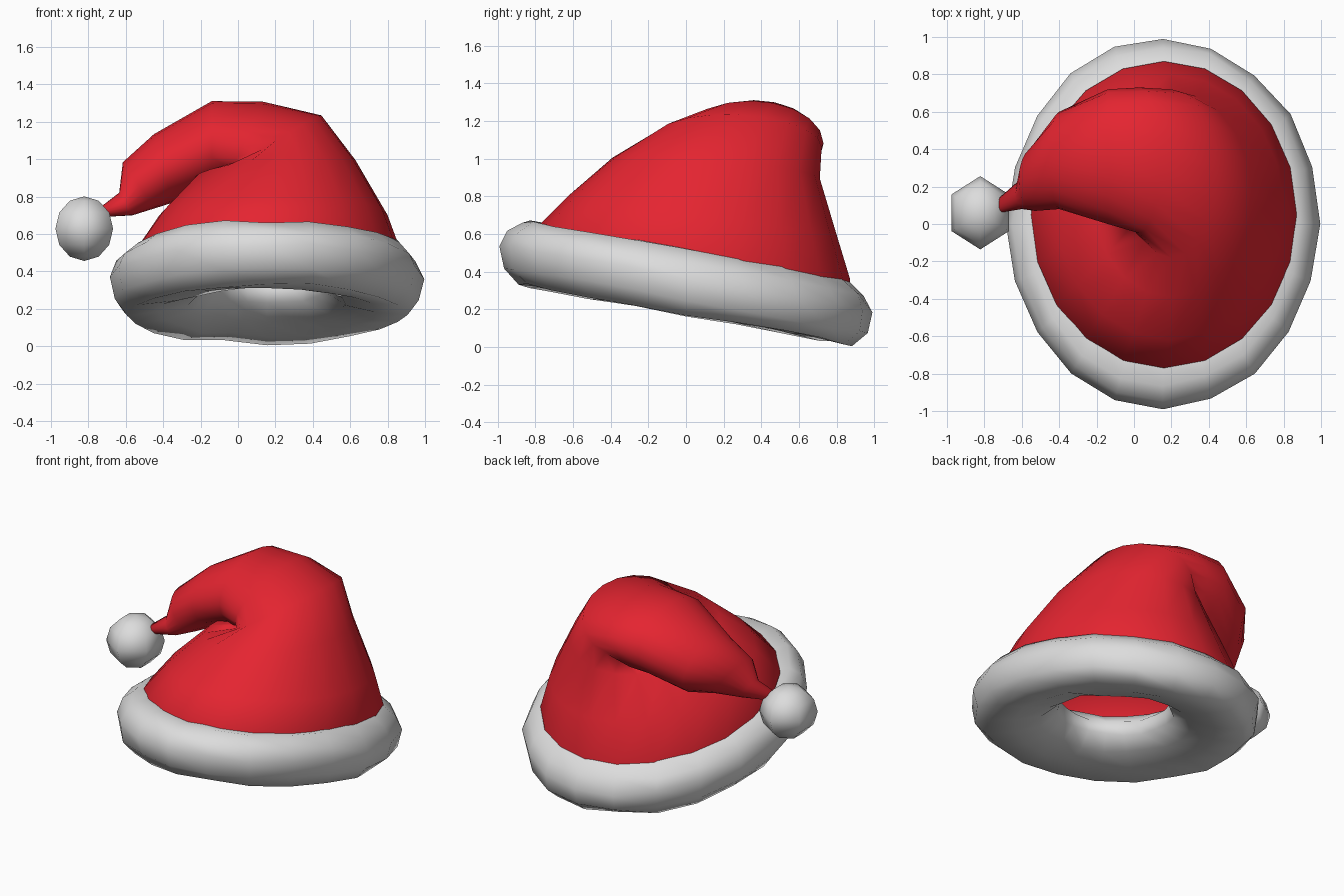
import bpy, bmesh, math, random
from mathutils import Vector

random.seed(4)
default = bpy.data.objects.get("Cube")
if default:
    bpy.data.objects.remove(default)


def material(name, color):
    m = bpy.data.materials.new(name)
    m.use_nodes = True
    m.diffuse_color = color
    m.node_tree.nodes["Principled BSDF"].inputs["Base Color"].default_value = color
    return m


RED = material("red felt", (0.78, 0.018, 0.03, 1))
WHITE = material("white fur", (0.72, 0.72, 0.72, 1))
SIDES = 20


def finish(bm, name, mat):
    """Turn a bmesh into a smooth shaded object."""
    bmesh.ops.recalc_face_normals(bm, faces=bm.faces)
    for f in bm.faces:
        f.smooth = True
    mesh = bpy.data.meshes.new(name)
    bm.to_mesh(mesh)
    bm.free()
    mesh.materials.append(mat)
    obj = bpy.data.objects.new(name, mesh)
    bpy.context.collection.objects.link(obj)
    return obj


def loft(rings, name, mat, closed=False, cap=False):
    """Skin a list of rings with quads; closed joins the last to the first."""
    bm = bmesh.new()
    loops = [[bm.verts.new(p) for p in ring] for ring in rings]
    pairs = list(zip(loops, loops[1:]))
    if closed:
        pairs.append((loops[-1], loops[0]))
    for a, b in pairs:
        for i in range(SIDES):
            j = (i + 1) % SIDES
            bm.faces.new((a[i], a[j], b[j], b[i]))
    if cap:
        bm.faces.new(loops[-1])
    return finish(bm, name, mat)


angles = [2 * math.pi * i / SIDES for i in range(SIDES)]

# Fur brim: a tilted oval ring; section is (share of full radius, height)
section = [(1.0, 0.03), (0.97, -0.09), (0.89, -0.165), (0.70, -0.155),
           (0.52, -0.11), (0.41, -0.03), (0.39, 0.06), (0.50, 0.13),
           (0.72, 0.18), (0.87, 0.175), (0.96, 0.11)]
brim = []
for s, h in section:
    ring = []
    for t in angles:
        k = s - random.uniform(0, 0.02)
        y = k * math.sin(t)
        z = 0.337 - 0.18 * y + h + random.uniform(-0.012, 0.012)
        ring.append((0.155 + 0.845 * k * math.cos(t), y, max(z, 0)))
    brim.append(ring)
loft(brim, "fur_brim", WHITE, closed=True)

# Felt cone: rings along a spine that rises, folds over and droops to the side
# (centre x, y, z, width, depth, bend in degrees, front-to-back slope)
spine = [
    (0.16, 0.05, 0.40, 0.70, 0.82, 0, -0.18),
    (0.16, 0.05, 0.51, 0.71, 0.82, 0, -0.18),
    (0.19, 0.09, 0.70, 0.61, 0.71, 0, -0.15),
    (0.20, 0.16, 0.95, 0.43, 0.55, 6, -0.10),
    (0.20, 0.27, 1.08, 0.29, 0.45, 32, -0.04),
    (0.03, 0.34, 1.08, 0.25, 0.39, 65, 0),
    (-0.14, 0.36, 1.08, 0.23, 0.36, 90, 0),
    (-0.40, 0.34, 0.95, 0.19, 0.26, 105, 0),
    (-0.53, 0.24, 0.86, 0.15, 0.17, 125, 0),
    (-0.60, 0.16, 0.76, 0.07, 0.08, 120, 0),
    (-0.72, 0.10, 0.72, 0.03, 0.04, 105, 0),
]
cone = []
for x, y, z, w, d, bend, slope in spine:
    b = math.radians(bend)
    across = Vector((math.cos(b), 0, math.sin(b))) * w
    deep = Vector((0, 1, slope)) * d
    cone.append([Vector((x, y, z)) + across * math.cos(t) + deep * math.sin(t)
                 for t in angles])
loft(cone, "felt_cone", RED, cap=True)

# Pompom hanging from the tip
bm = bmesh.new()
bmesh.ops.create_uvsphere(bm, u_segments=6, v_segments=6, radius=0.178)
pompom = finish(bm, "pompom", WHITE)
pompom.scale = (1, 1.1, 0.97)
pompom.location = (-0.822, 0.06, 0.628)
